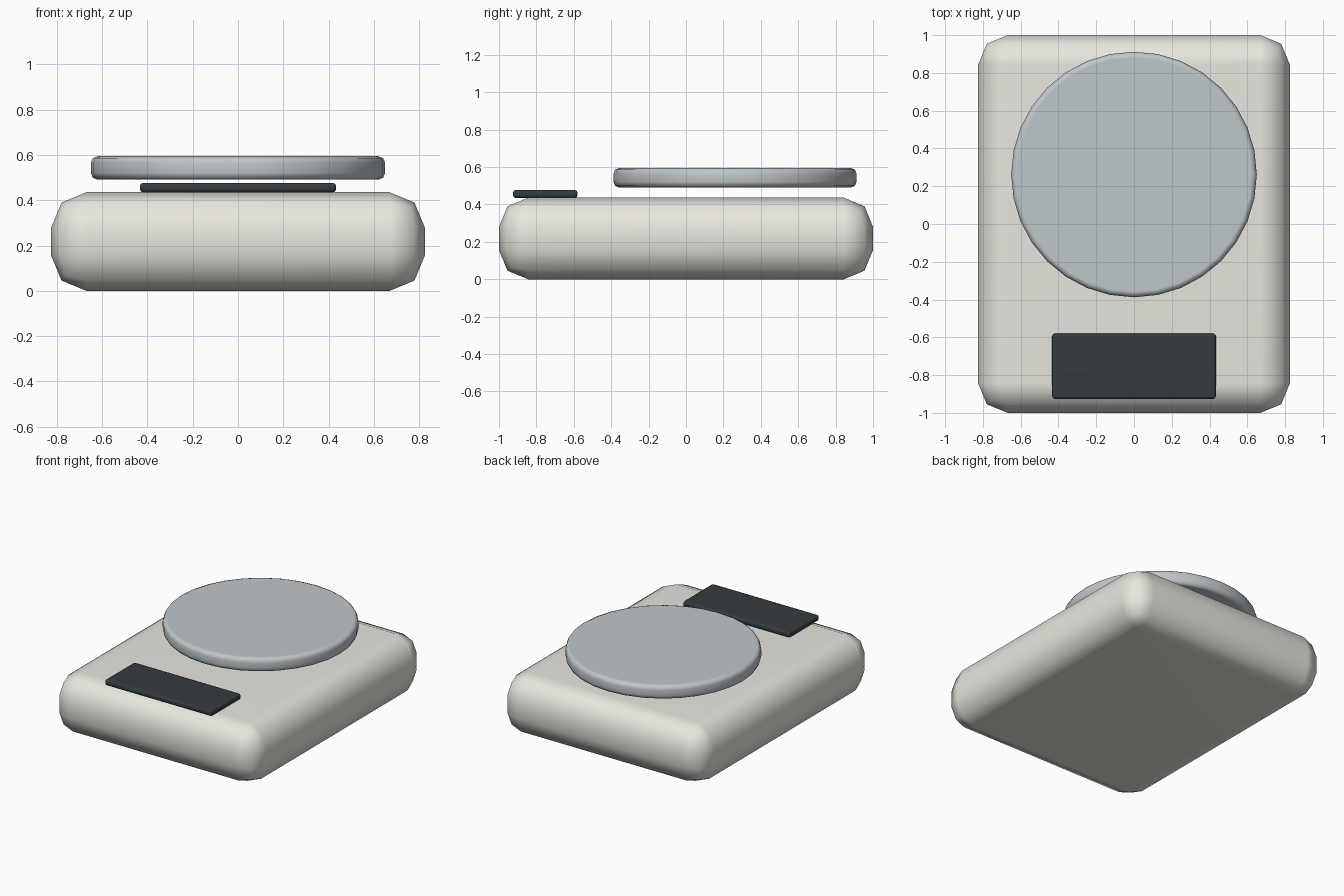
import bpy, bmesh, math

if "Cube" in bpy.data.objects:
    bpy.data.objects.remove(bpy.data.objects["Cube"])


def finish(name, bm, edges, bevel, segments, color):
    """Round the chosen edges, shade smoothly and colour the part."""
    bmesh.ops.bevel(bm, geom=edges, offset=bevel, offset_type='OFFSET',
                    segments=segments, profile=0.5, affect='EDGES', clamp_overlap=True)
    bmesh.ops.recalc_face_normals(bm, faces=bm.faces)
    mesh = bpy.data.meshes.new(name)
    bm.to_mesh(mesh)
    bm.free()
    obj = bpy.data.objects.new(name, mesh)
    bpy.context.collection.objects.link(obj)
    mat = bpy.data.materials.new(name + "_material")
    mat.diffuse_color = (*color, 1)
    mat.use_nodes = True
    mat.node_tree.nodes["Principled BSDF"].inputs["Base Color"].default_value = mat.diffuse_color
    mesh.materials.append(mat)
    bpy.ops.object.select_all(action='DESELECT')
    obj.select_set(True)
    bpy.context.view_layer.objects.active = obj
    bpy.ops.object.shade_smooth_by_angle(angle=math.radians(60))
    # keep the large faces flat next to the rounded edges
    obj.modifiers.new("flat_faces", 'WEIGHTED_NORMAL').keep_sharp = True
    return obj


def rounded_box(name, size, center, bevel, segments, color):
    bm = bmesh.new()
    bmesh.ops.create_cube(bm, size=1)
    bmesh.ops.scale(bm, vec=size, verts=bm.verts)
    bmesh.ops.translate(bm, vec=center, verts=bm.verts)
    return finish(name, bm, bm.edges[:], bevel, segments, color)


def rounded_disc(name, radius, height, center, bevel, segments, color):
    bm = bmesh.new()
    bmesh.ops.create_cone(bm, cap_ends=True, segments=32, radius1=radius,
                          radius2=radius, depth=height)
    rims = [e for e in bm.edges if abs(e.verts[0].co.z - e.verts[1].co.z) < 1e-5]
    bmesh.ops.translate(bm, vec=center, verts=bm.verts)
    return finish(name, bm, rims, bevel, segments, color)


# Scale housing
rounded_box("body", (1.65, 2.0, 0.436), (0, 0, 0.218), 0.156, 2, (0.80, 0.79, 0.73))

# Weighing plate, hovering just above the housing
rounded_disc("weighing_plate", 0.65, 0.104, (0, 0.262, 0.543), 0.03, 2, (0.52, 0.57, 0.60))

# Dark display panel near the front edge
rounded_box("display_panel", (0.866, 0.345, 0.042), (0, -0.753, 0.456), 0.014, 2,
            (0.035, 0.045, 0.05))
